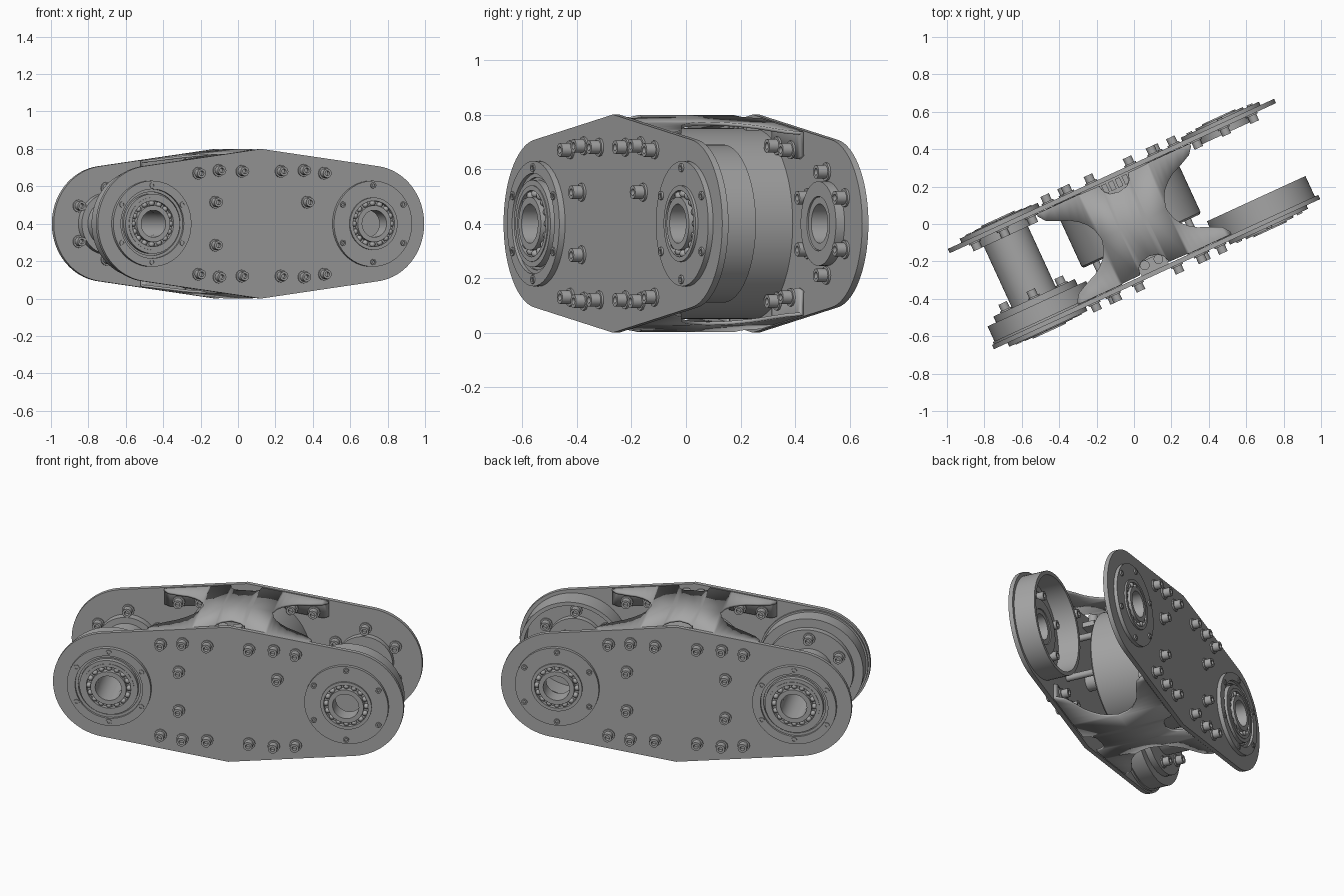
import bpy, bmesh, math
from mathutils import Matrix, Vector

cube = bpy.data.objects.get("Cube")
if cube:
    bpy.data.objects.remove(cube)

TURN = math.radians(24.7)   # whole frame is swung about z
MID = 0.4                   # height of the pivot axes
PIVOT, END_R = 0.65, 0.31   # pivot distance from centre, plate end radius
SLOPE = 0.133               # fall of the plate edge from its peak

metal = bpy.data.materials.new("grey_metal")
metal.use_nodes = True
GREY = (0.38, 0.38, 0.38, 1)
metal.diffuse_color = GREY
metal.node_tree.nodes["Principled BSDF"].inputs["Base Color"].default_value = GREY


def finish(name, bm, thickness=0):
    bmesh.ops.remove_doubles(bm, verts=bm.verts, dist=1e-5)
    bmesh.ops.recalc_face_normals(bm, faces=bm.faces)
    mesh = bpy.data.meshes.new(name)
    bm.to_mesh(mesh)
    bm.free()
    mesh.materials.append(metal)
    ob = bpy.data.objects.new(name, mesh)
    bpy.context.collection.objects.link(ob)
    ob.rotation_euler.z = TURN
    if thickness:
        mod = ob.modifiers.new("thickness", 'SOLIDIFY')
        mod.thickness = thickness
        mod.offset = 0
    bpy.ops.object.select_all(action='DESELECT')
    ob.select_set(True)
    bpy.context.view_layer.objects.active = ob
    bpy.ops.object.shade_smooth_by_angle(angle=math.radians(35))
    return ob


def lathe(bm, u, z, profile, seg=48):
    """Turn a closed (radius, depth) profile about an axis along y."""
    rings = []
    for i in range(seg):
        a = math.tau * i / seg
        rings.append([bm.verts.new((u + r * math.cos(a), v, z + r * math.sin(a)))
                      for r, v in profile])
    n = len(profile)
    for i in range(seg):
        a, b = rings[i], rings[(i + 1) % seg]
        for j in range(n):
            k = (j + 1) % n
            if profile[j][0] == 0 and profile[k][0] == 0:
                continue
            if profile[j][0] == 0:
                bm.faces.new((a[j], a[k], b[k]))
            elif profile[k][0] == 0:
                bm.faces.new((a[j], a[k], b[j]))
            else:
                bm.faces.new((a[j], a[k], b[k], b[j]))


def tube(bm, u, r_in, r_out, v0, v1, z=MID, seg=48):
    lathe(bm, u, z, [(r_in, v0), (r_out, v0), (r_out, v1), (r_in, v1)], seg)


def bolt(bm, u, z, v0, out, size=1.0):
    """Washer and socket head cap screw standing on depth v0."""
    shape = [(0, 0), (.034, 0), (.034, .008), (.025, .008), (.025, .045),
             (.013, .045), (.013, .022), (0, .022)]
    lathe(bm, u, z, [(r * size, v0 + out * d * size) for r, d in shape], 12)


def around(radius, count, phase=0.0):
    for i in range(count):
        a = math.tau * i / count + phase
        yield radius * math.cos(a), radius * math.sin(a)


# Side plates with bearing holes, filled from flat curves
def side_plate(name, side):
    curve = bpy.data.curves.new(name, 'CURVE')
    curve.dimensions = '2D'
    curve.fill_mode = 'BOTH'
    curve.extrude = 0.0125
    tilt = math.atan(SLOPE)
    top = math.pi / 2 - tilt
    arc = [-top + 2 * top * i / 40 for i in range(41)]
    right = [(PIVOT + END_R * math.cos(a), END_R * math.sin(a)) for a in arc]
    left = [(-x, -y) for x, y in right]
    outlines = [[(0, -MID)] + right + [(0, MID)] + left]
    outlines += [[(s * PIVOT + x, y) for x, y in around(0.13, 48)] for s in (-1, 1)]
    for pts in outlines:
        sp = curve.splines.new('POLY')
        sp.points.add(len(pts) - 1)
        sp.use_cyclic_u = True
        for p, (x, y) in zip(sp.points, pts):
            p.co = (x, y, 0, 1)
    temp = bpy.data.objects.new(name, curve)
    mesh = bpy.data.meshes.new_from_object(temp)
    bm = bmesh.new()
    bm.from_mesh(mesh)
    bpy.data.objects.remove(temp)
    bpy.data.meshes.remove(mesh)
    place = Matrix.Translation((0, side * 0.2825, MID)) @ Matrix.Rotation(math.pi / 2, 4, 'X')
    bm.transform(place)
    finish(name, bm)


# Bearing with cover ring, balls and screws
def pivot(name, u, side, grooved):
    bm = bmesh.new()
    d = lambda v: side * v
    if grooved:
        tube(bm, u, .185, .23, d(.29), d(.318))
        tube(bm, u, .17, .185, d(.29), d(.304))
        tube(bm, u, .135, .16, d(.26), d(.322))
    else:
        tube(bm, u, .135, .23, d(.29), d(.315))
    tube(bm, u, .122, .14, d(.25), d(.325))
    tube(bm, u, .072, .098, d(.24), d(.332))
    tube(bm, u, .095, .125, d(.25), d(.3))
    for x, z in around(.11, 16):
        bmesh.ops.create_icosphere(bm, subdivisions=2, radius=.016,
                                   matrix=Matrix.Translation((u + x, d(.308), MID + z)))
    for x, z in around(.205, 6, math.pi / 6):
        tube(bm, u + x, .008, .016, d(.3), d(.323), MID + z, 12)
    # inner flange and its bolts
    tube(bm, u, .1, .155, d(.235), d(.272))
    for x, z in around(.19, 6, math.pi / 6):
        bolt(bm, u + x, MID + z, d(.27), -side)
    finish(name, bm)


for word, side in (("front", -1), ("back", 1)):
    side_plate(word + "_side_plate", side)
    pivot(word + "_axle_bearing", -PIVOT, side, True)
    pivot(word + "_open_bearing", PIVOT, side, False)
    # plate bolts
    bm = bmesh.new()
    for s in (-1, 1):
        for up in (-1, 1):
            for u, h in ((.37, .27), (.25, .285), (.115, .28)):
                bolt(bm, s * u, MID + up * h, side * .295, side)
                if u > .2:
                    bolt(bm, s * u, MID + up * h, side * .256, -side)
            if side > 0 or s < 0 or up > 0:
                bolt(bm, s * .27, MID + up * .115, side * .295, side)
    finish(word + "_plate_bolts", bm)

# Open guide ring on the front plate
bm = bmesh.new()
tube(bm, PIVOT, .268, .29, -.271, -.15, seg=64)
finish("open_ring", bm)

# Pulley with cross tube on the axle side
bm = bmesh.new()
tube(bm, -PIVOT, .08, .29, -.265, -.17, seg=64)
tube(bm, -PIVOT, .08, .3, -.271, -.258, seg=64)
tube(bm, -PIVOT, .08, .24, -.17, -.135)
for x, z in around(.19, 6, math.pi / 6):
    bolt(bm, -PIVOT + x, MID + z, -.135, 1)
finish("pulley", bm)
bm = bmesh.new()
tube(bm, -PIVOT, .074, .13, -.27, .27)
tube(bm, -PIVOT, .074, .165, .225, .27)
finish("cross_tube", bm)

# Central drum with its shaft and standoff rods
bm = bmesh.new()
lathe(bm, 0, MID, [(0, -.1), (.34, -.1), (.35, -.09), (.35, .27), (0, .27)], 72)
finish("centre_drum", bm)
bm = bmesh.new()
tube(bm, 0, .03, .075, -.2, -.1)
tube(bm, 0, .03, .05, -.27, -.2)
finish("drum_shaft", bm)
bm = bmesh.new()
for s in (-1, 1):
    for up in (-1, 1):
        tube(bm, s * .27, .006, .019, -.271, -.09, MID + up * .115, 16)
finish("standoff_rods", bm)


# Cross-shaped bridge plates with bolted side tabs
half = [(0, 0, .19), (.05, 0, .2), (.075, 0, .225), (.085, 0, .262), (.19, 0, .262),
        (.205, .06, .262), (.225, .095, .262), (.26, .13, .262), (.3, .158, .262),
        (.36, .183, .262), (.42, .212, .262), (.45, .25, .262)]
rows = [(-u, w, o) for u, w, o in reversed(half[1:])] + half
for word, up in (("upper", 1), ("lower", -1)):
    bm = bmesh.new()
    for s in (-1, 1):
        cols = []
        for u, w, o in rows:
            h = .392 - SLOPE * abs(u)
            drop = .1 if abs(u) < .44 else .085
            cols.append([bm.verts.new((u, s * y, MID + up * z))
                         for y, z in ((w, h), (o, h), (o, h - drop))])
        for i in range(len(cols) - 1):
            a, b = cols[i], cols[i + 1]
            bm.faces.new((a[0], a[1], b[1], b[0]))
            if min(abs(rows[i][0]), abs(rows[i + 1][0])) >= .19:
                bm.faces.new((a[1], a[2], b[2], b[1]))
    finish(word + "_bridge", bm, 0.013)

# Small fittings seen in the bridge notches
bm = bmesh.new()
for x in (-.04, .04):
    bmesh.ops.create_cone(bm, cap_ends=True, segments=16, radius1=.026, radius2=.026, depth=.05,
                          matrix=Matrix.Translation((x, -.225, .755)))
bmesh.ops.create_cube(bm, size=1, matrix=Matrix.LocRotScale(Vector((0, -.235, .715)), None,
                                                            Vector((.16, .07, .03))))
for i in range(4):
    bmesh.ops.create_cube(bm, size=1, matrix=Matrix.LocRotScale(
        Vector((-.06 + .04 * i, .235, .74)), None, Vector((.028, .05, .05))))
finish("notch_fittings", bm)
